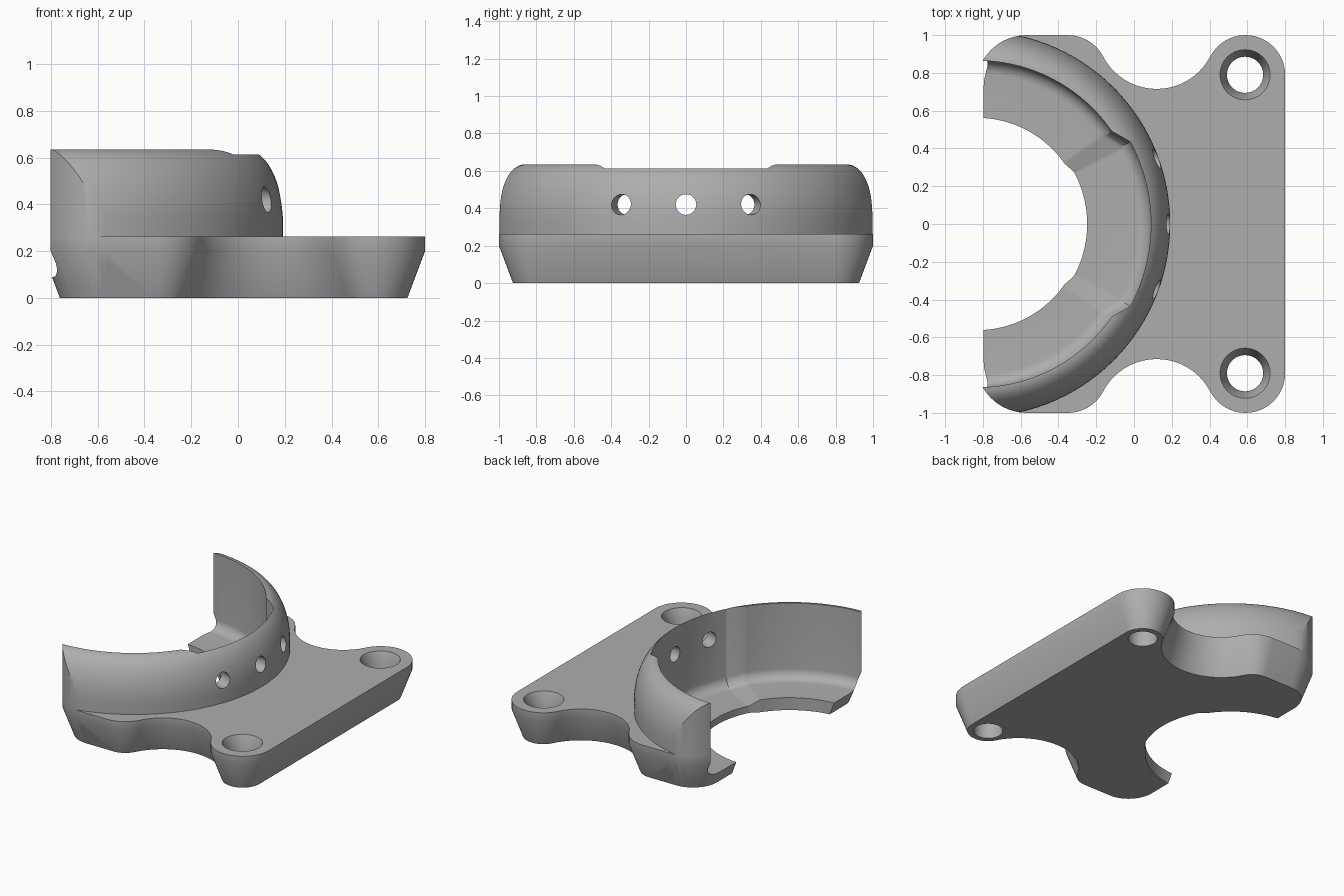
import bpy, bmesh
from math import sin, cos, pi, radians, sqrt
from mathutils import Matrix, Vector

cube = bpy.data.objects.get("Cube")
if cube:
    bpy.data.objects.remove(cube, do_unlink=True)

AXIS = -0.83          # x of the ring axis
PLATE_TOP = 0.262
RING_TOP = 0.635

grey = bpy.data.materials.new("plain grey")
grey.use_nodes = True
colour = (0.42, 0.42, 0.42, 1)
grey.diffuse_color = colour
grey.node_tree.nodes["Principled BSDF"].inputs["Base Color"].default_value = colour


def make_object(name, bm):
    bmesh.ops.recalc_face_normals(bm, faces=bm.faces)
    mesh = bpy.data.meshes.new(name)
    bm.to_mesh(mesh)
    bm.free()
    obj = bpy.data.objects.new(name, mesh)
    bpy.context.collection.objects.link(obj)
    mesh.materials.append(grey)
    return obj


def loft(name, rings, closed=False):
    """Skin equal-length closed loops; cap the ends unless the path closes."""
    bm = bmesh.new()
    loops = [[bm.verts.new(p) for p in ring] for ring in rings]
    n = len(loops[0])
    pairs = list(zip(loops, loops[1:]))
    if closed:
        pairs.append((loops[-1], loops[0]))
    else:
        bm.faces.new(loops[0])
        bm.faces.new(loops[-1])
    for a, b in pairs:
        for i in range(n):
            j = (i + 1) % n
            bm.faces.new((a[i], a[j], b[j], b[i]))
    bmesh.ops.remove_doubles(bm, verts=bm.verts, dist=1e-5)
    return make_object(name, bm)


def combine(target, tool, operation):
    tool.hide_render = True
    mod = target.modifiers.new(operation.lower(), 'BOOLEAN')
    mod.operation, mod.solver, mod.object = operation, 'EXACT', tool
    bpy.context.view_layer.objects.active = target
    bpy.ops.object.modifier_apply(modifier=mod.name)
    bpy.data.objects.remove(tool, do_unlink=True)


def arc(cx, cy, r, start, end, steps):
    angles = [radians(start + (end - start) * i / steps) for i in range(steps + 1)]
    return [(cx + r * cos(a), cy + r * sin(a)) for a in angles]


def outline(inset):
    """Lobed outline of the base, moved inwards by inset."""
    half = arc(0.59, 0.79, 0.21 - inset, 0, 152.5, 20)
    half += arc(0.12, 1.035, 0.32 + inset, 332.5, 207.5, 20)[1:]
    half += arc(-0.35, 0.79, 0.21 - inset, 27.5, 90, 10)[1:]
    half += arc(-0.567, 0.73, 0.27 - inset, 90, 180, 16)
    return half + [(x, -y) for x, y in reversed(half)]


def base_prism(name, top):
    levels = [(0.075, 0), (0, 0.2), (0, top)]
    return loft(name, [[(x, y, z) for x, y in outline(d)] for d, z in levels])


def sweep(name, profile_at, angles):
    """Turn an (r, z) profile about the ring axis; it may vary with the angle."""
    rings = []
    for deg in angles:
        a = radians(deg)
        rings.append([(AXIS + r * cos(a), r * sin(a), z) for r, z in profile_at(deg)])
    return loft(name, rings, closed=True)


def drill(name, location, direction, levels):
    """Round cutter: levels are (distance along direction, radius)."""
    turn = Vector(direction).to_track_quat('Z', 'Y').to_matrix().to_4x4()
    place = Matrix.Translation(location) @ turn
    return loft(name, [[place @ Vector((x, y, h)) for x, y in arc(0, 0, r, 0, 348.75, 31)]
                       for h, r in levels])


# domed outer shape of the ring
def dome_profile(deg):
    low = 0.33
    curve = [(0.86 + 0.162 * cos(t), low + (RING_TOP - low) * sin(t))
             for t in [pi / 2 * i / 14 for i in range(15)]]
    return [(0, 0.05), (1.022, 0.05)] + curve + [(0, RING_TOP)]


# stepped cavity: wider and deeper in the middle, with ramps at both sides
def cavity_profile(deg):
    side = min(deg, 360 - deg)
    t = min(max((side - 28.2) / 6.4, 0), 1)
    wall = 0.92 - 0.055 * t
    floor = 0.05 + 0.04 * t
    hole = 0.582 - 0.02 * t
    f = 0.07
    fillet = [(x, z) for x, z in arc(wall - f, floor + f, f, -90, 0, 8)]
    return [(0, -0.1), (hole, -0.1), (hole, floor)] + fillet + [(wall, 0.8), (0, 0.8)]


bracket = base_prism("ring_bracket", PLATE_TOP)
ring = base_prism("ring_wall", 0.8)
combine(ring, sweep("dome", dome_profile, range(0, 360, 3)), 'INTERSECT')
combine(bracket, ring, 'UNION')

ramps = [28.2, 34.6, 325.4, 331.8]
steps = [a for a in range(0, 360, 3) if not 28 < min(a, 360 - a) < 35]
combine(bracket, sweep("cavity", cavity_profile, sorted(steps + ramps)), 'DIFFERENCE')

# screw holes with a countersunk mouth
for side in (1, -1):
    screw = drill("screw_hole", (0.588, 0.79 * side, 0), (0, 0, 1),
                  [(-0.1, 0.096), (0.17, 0.096), (PLATE_TOP, 0.133), (0.4, 0.133)])
    combine(bracket, screw, 'DIFFERENCE')

# three radial holes through the wall
for deg in (-20, 0, 20):
    a = radians(deg)
    pin = drill("wall_hole", (AXIS, 0, 0.42), (cos(a), sin(a), 0),
                [(0.7, 0.055), (1.2, 0.055)])
    combine(bracket, pin, 'DIFFERENCE')

bpy.ops.object.select_all(action='DESELECT')
bracket.select_set(True)
bpy.context.view_layer.objects.active = bracket
bpy.ops.object.shade_smooth_by_angle(angle=radians(30))
